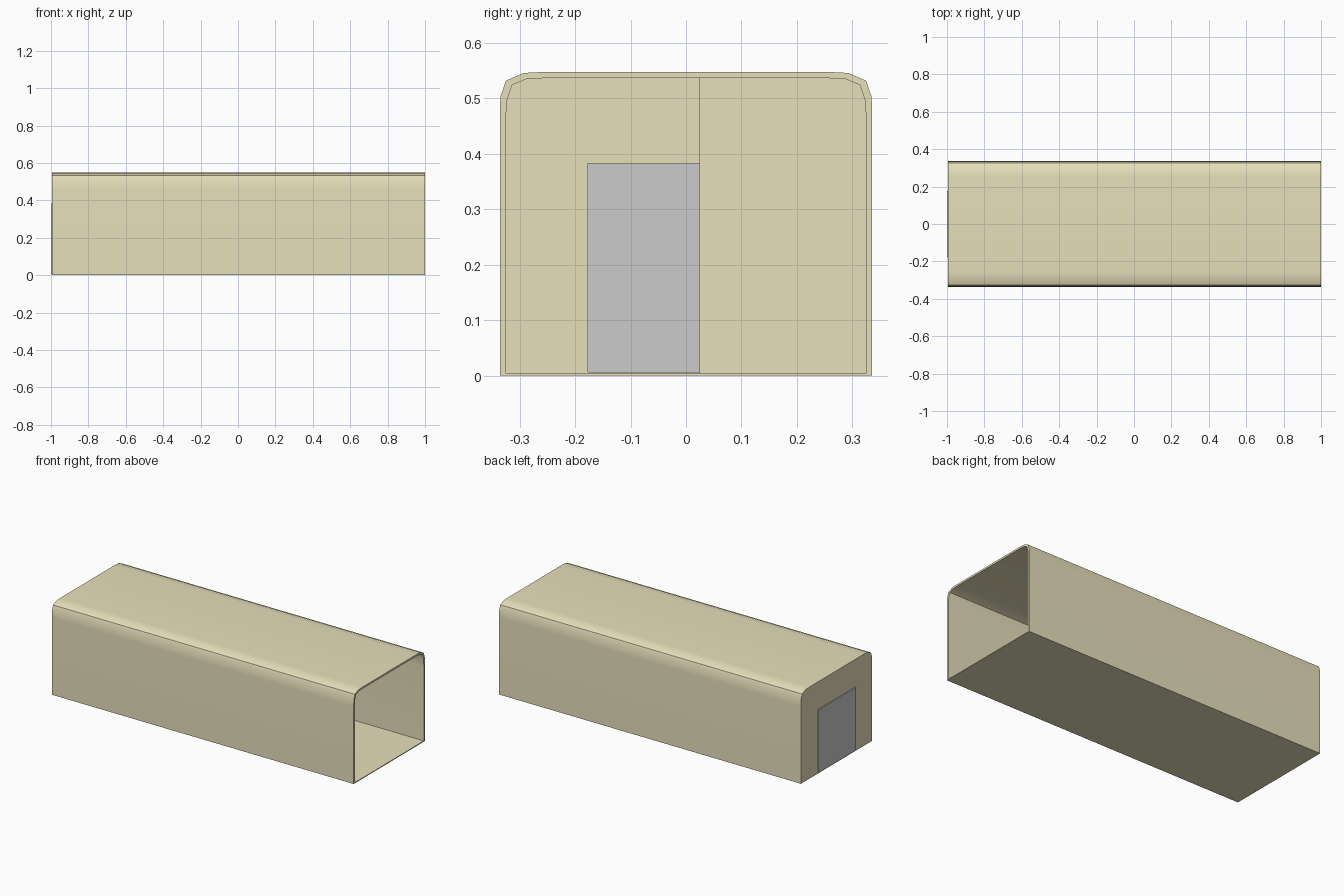
import bpy, bmesh, math

if "Cube" in bpy.data.objects:
    bpy.data.objects.remove(bpy.data.objects["Cube"])


def paint(name, color):
    m = bpy.data.materials.new(name)
    m.diffuse_color = (*color, 1)
    m.use_nodes = True
    m.node_tree.nodes["Principled BSDF"].inputs["Base Color"].default_value = m.diffuse_color
    return m


def prism(name, profile, x0, x1, mat=None):
    """Extrude a closed (y, z) profile along x."""
    bm = bmesh.new()
    face = bm.faces.new([bm.verts.new((x0, y, z)) for y, z in profile])
    ext = bmesh.ops.extrude_face_region(bm, geom=[face])
    verts = [v for v in ext["geom"] if isinstance(v, bmesh.types.BMVert)]
    bmesh.ops.translate(bm, verts=verts, vec=(x1 - x0, 0, 0))
    bmesh.ops.recalc_face_normals(bm, faces=bm.faces)
    me = bpy.data.meshes.new(name)
    bm.to_mesh(me)
    bm.free()
    ob = bpy.data.objects.new(name, me)
    bpy.context.collection.objects.link(ob)
    if mat:
        me.materials.append(mat)
    return ob


def mirrored(half):
    """Complete a right-hand half profile across y = 0."""
    return half + [(-y, z) for y, z in reversed(half)]


def rect(y0, y1, z0, z1):
    return [(y0, z0), (y1, z0), (y1, z1), (y0, z1)]


def carve(ob, cutter):
    cutter.hide_render = True
    mod = ob.modifiers.new("carve", 'BOOLEAN')
    mod.operation, mod.solver, mod.object = 'DIFFERENCE', 'EXACT', cutter
    bpy.context.view_layer.objects.active = ob
    bpy.ops.object.modifier_apply(modifier=mod.name)
    bpy.data.objects.remove(cutter)


tan = paint("tan", (0.8, 0.745, 0.5))

outer = mirrored([(0.336, 0), (0.336, 0.46), (0.335, 0.503), (0.325, 0.532),
                  (0.293, 0.546), (0.255, 0.548)])
inner = mirrored([(0.326, 0.005), (0.326, 0.45), (0.323, 0.497), (0.314, 0.524),
                  (0.288, 0.535), (0.25, 0.537)])

# Hollow body, open at +x, with a doorway in the -x wall
body = prism("body_shell", outer, -0.995, 1.0, tan)
carve(body, prism("cavity_cutter", inner, -0.985, 1.1))
carve(body, prism("doorway_cutter", rect(-0.177, 0.177, 0.006, 0.383), -1.1, -0.98))
bpy.ops.object.select_all(action='DESELECT')
body.select_set(True)
bpy.context.view_layer.objects.active = body
bpy.ops.object.shade_smooth_by_angle(angle=math.radians(30))

# Inner panel covering one half of the end wall
half = [p for p in inner if p[0] > 0]
prism("inner_panel", [(0.024, 0.005)] + half + [(0.024, 0.537)], -0.985, -0.98, tan)

# Door sheet standing slightly proud of the end wall
prism("end_door", rect(-0.177, 0.177, 0.005, 0.383), -1.0, -0.99)
